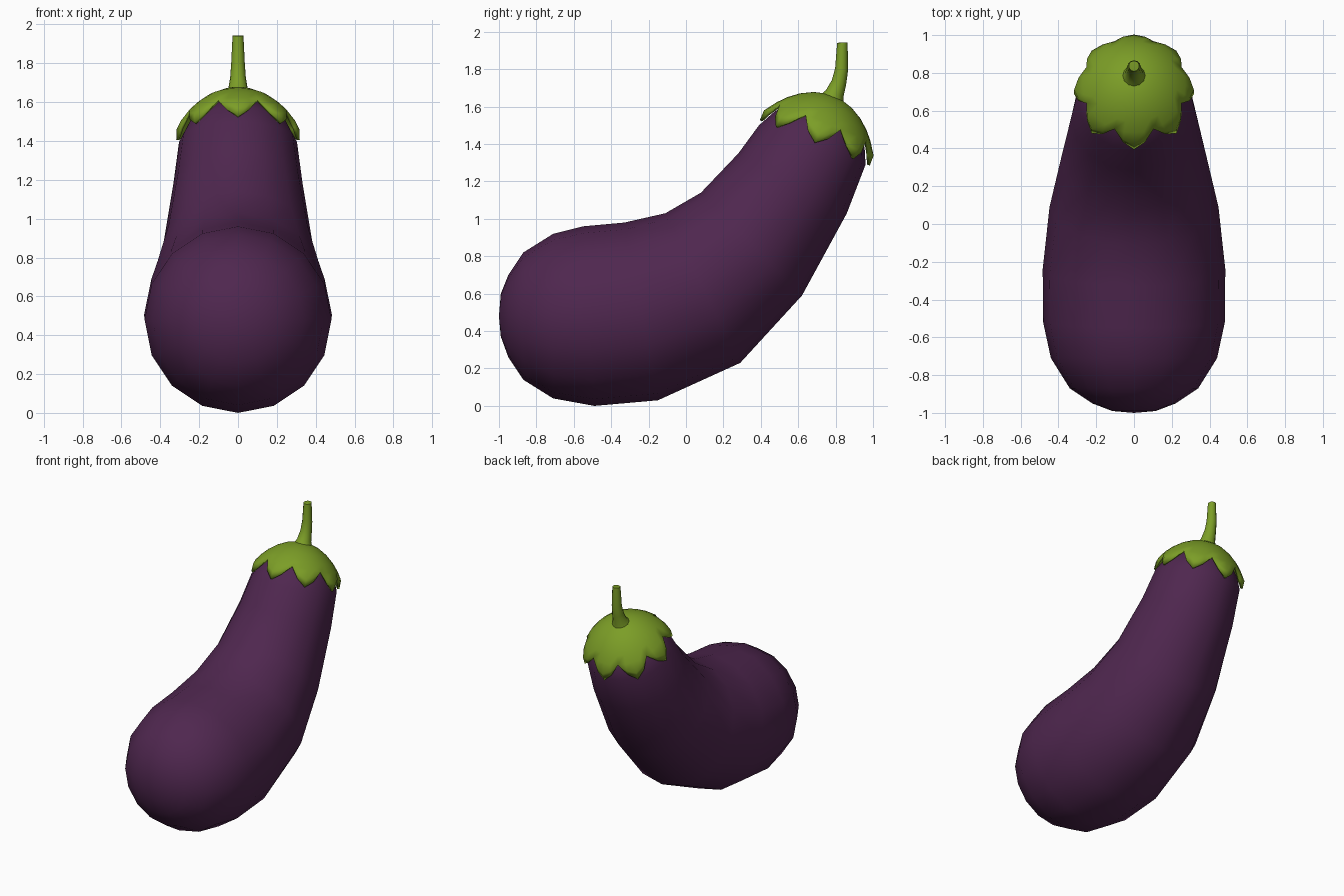
import bpy, bmesh, math
from mathutils import Vector

if "Cube" in bpy.data.objects:
    bpy.data.objects.remove(bpy.data.objects["Cube"])


def material(name, rgb):
    m = bpy.data.materials.new(name)
    m.diffuse_color = (*rgb, 1)
    m.use_nodes = True
    m.node_tree.nodes["Principled BSDF"].inputs["Base Color"].default_value = m.diffuse_color
    return m


purple = material("aubergine purple", (0.078, 0.02, 0.078))
green = material("leaf green", (0.20, 0.34, 0.02))


def loft(name, rings, mat, start=None, end=None):
    """Skin a list of closed rings, optionally closing each end to a point."""
    bm = bmesh.new()
    loops = [[bm.verts.new(p) for p in ring] for ring in rings]
    n = len(loops[0])
    for a, b in zip(loops, loops[1:]):
        for i in range(n):
            j = (i + 1) % n
            quad = []
            for v in (a[i], a[j], b[j], b[i]):
                quad.append(v)
            bm.faces.new(quad)
    for tip, loop in ((start, loops[0]), (end, loops[-1])):
        if tip is not None:
            t = bm.verts.new(tip)
            for i in range(n):
                bm.faces.new((loop[i], loop[(i + 1) % n], t))
    # Merge points that coincide at the leaf notches
    bmesh.ops.remove_doubles(bm, verts=bm.verts, dist=0.0005)
    bmesh.ops.recalc_face_normals(bm, faces=bm.faces)
    me = bpy.data.meshes.new(name)
    bm.to_mesh(me)
    bm.free()
    me.materials.append(mat)
    for p in me.polygons:
        p.use_smooth = True
    ob = bpy.data.objects.new(name, me)
    bpy.context.collection.objects.link(ob)
    return ob


def ring(center, u, n):
    """Circle with one diameter along u (in the YZ plane), the other along x."""
    r = u.length
    return [center + u * math.cos(k * math.tau / n)
            + Vector((r * math.sin(k * math.tau / n), 0, 0)) for k in range(n)]


# Body: each section is (upper y, z, lower y, z) of the side outline
sections = [
    (-0.99, 0.60, -0.99, 0.37), (-0.95, 0.70, -0.95, 0.26),
    (-0.87, 0.82, -0.87, 0.14), (-0.71, 0.92, -0.71, 0.04),
    (-0.55, 0.96, -0.49, 0.00), (-0.33, 0.98, -0.15, 0.03),
    (-0.11, 1.03, 0.29, 0.23), (0.08, 1.14, 0.62, 0.59),
    (0.28, 1.35, 0.86, 1.03), (0.39, 1.50, 0.96, 1.29),
    (0.475, 1.575, 0.955, 1.38), (0.565, 1.615, 0.925, 1.47)]
body = []
for y1, z1, y2, z2 in sections:
    a, b = Vector((0, y1, z1)), Vector((0, y2, z2))
    body.append(ring((a + b) / 2, (a - b) / 2, 16))
loft("body", body, purple, (0, -1.0, 0.48), (0, 0.765, 1.60))

# Leafy cap: dome around the tilted neck axis with eight pointed lobes
base = Vector((0, 0.69, 1.41))
axis = Vector((0, 0.382, 0.924))
side = Vector((0, 0.924, -0.382))
SEG = 32


def cap_point(k, r, h):
    a = k * math.tau / SEG
    return base + axis * h + side * (r * math.cos(a)) + Vector((r * math.sin(a), 0, 0))


cap = [[cap_point(k, r, h) for k in range(SEG)]
       for r, h in ((0.05, 0.262), (0.11, 0.245), (0.175, 0.21), (0.23, 0.165), (0.272, 0.118))]
reach = (1.0, 0.62, 0.0, 0.62)          # lobe length: tip, shoulder, notch, shoulder
for r_out, drop in ((0.317, 0.065), (0.318, 0.122)):
    cap.append([cap_point(k, 0.272 + (r_out - 0.272) * reach[k % 4],
                          0.118 - drop * reach[k % 4]) for k in range(SEG)])
leaf = loft("leaf_cap", cap, green, start=base + axis * 0.267)
mod = leaf.modifiers.new("thickness", 'SOLIDIFY')
mod.thickness = 0.016
mod.offset = -1

# Stem: flared at the foot, bending upright
stem = []
for y, z, r, tilt in ((0.778, 1.635, 0.068, 0.38), (0.795, 1.67, 0.05, 0.38),
                      (0.818, 1.73, 0.040, 0.3), (0.832, 1.80, 0.035, 0.15),
                      (0.836, 1.942, 0.028, -0.05)):
    u = Vector((0, math.cos(tilt), -math.sin(tilt))) * r
    stem.append(ring(Vector((0, y, z)), u, 12))
stem_ob = loft("stem", stem, green, end=(0, 0.836, 1.944))

# Keep the rims of the stem and leaves crisp
for ob in (leaf, stem_ob):
    bpy.ops.object.select_all(action='DESELECT')
    ob.select_set(True)
    bpy.context.view_layer.objects.active = ob
    bpy.ops.object.shade_smooth_by_angle(angle=math.radians(50))
